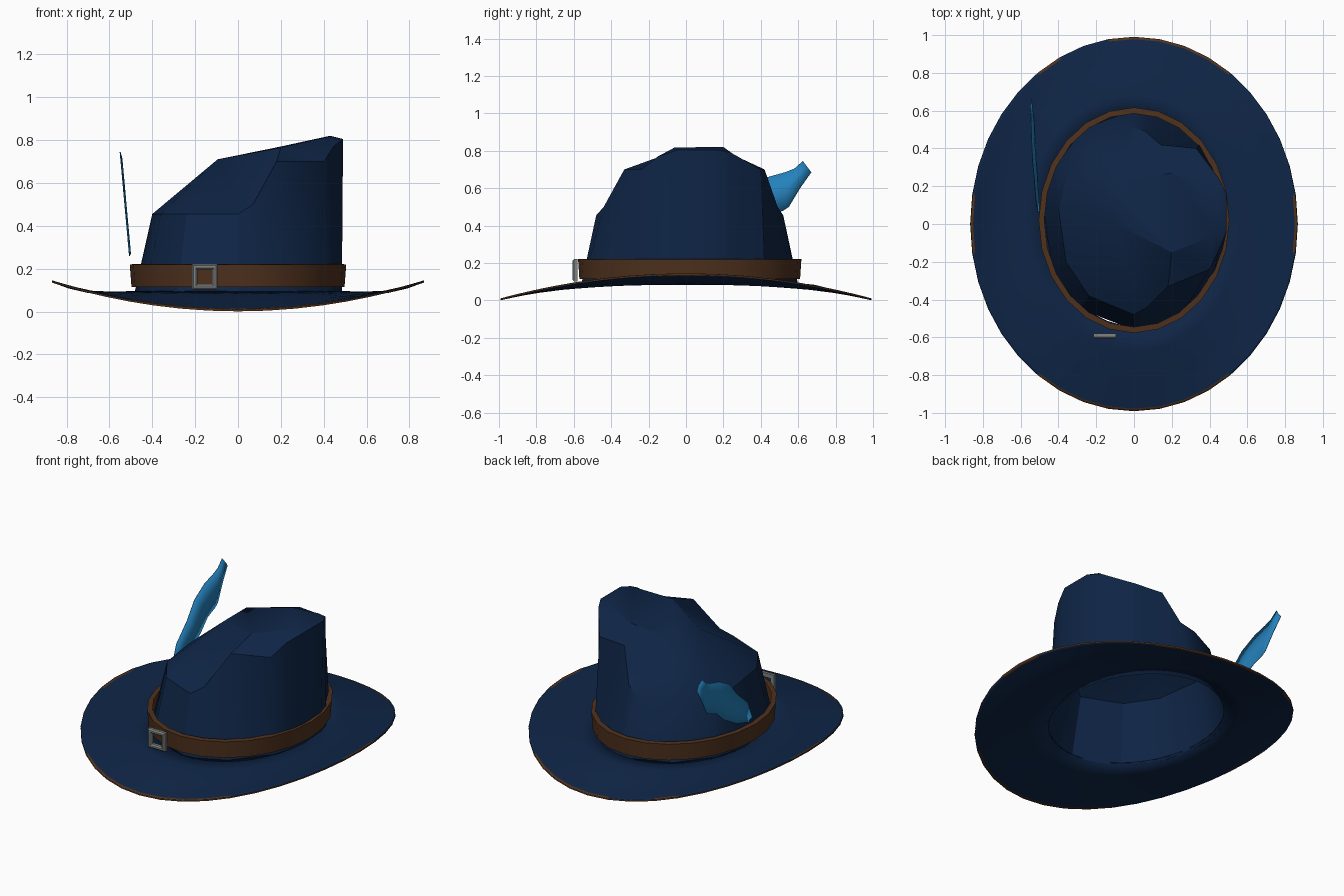
import bpy, bmesh, math

if "Cube" in bpy.data.objects:
    bpy.data.objects.remove(bpy.data.objects["Cube"])


def material(name, rgb):
    m = bpy.data.materials.new(name)
    m.diffuse_color = (*rgb, 1)
    m.use_nodes = True
    m.node_tree.nodes["Principled BSDF"].inputs["Base Color"].default_value = m.diffuse_color
    return m


BLUE = material("navy felt", (0.0046, 0.0185, 0.062))
BROWN = material("brown leather", (0.078, 0.031, 0.012))
GREY = material("buckle grey", (0.22, 0.23, 0.23))
SKY = material("feather blue", (0.018, 0.22, 0.5))


def build(name, verts, faces, mats, angle=30, thickness=0.0):
    mesh = bpy.data.meshes.new(name)
    mesh.from_pydata(verts, [], faces)
    bm = bmesh.new()
    bm.from_mesh(mesh)
    bmesh.ops.recalc_face_normals(bm, faces=bm.faces)
    bm.to_mesh(mesh)
    bm.free()
    ob = bpy.data.objects.new(name, mesh)
    bpy.context.collection.objects.link(ob)
    for m in mats:
        mesh.materials.append(m)
    if thickness:
        mod = ob.modifiers.new("thickness", 'SOLIDIFY')
        mod.thickness = thickness
        mod.offset = 0
    bpy.ops.object.select_all(action='DESELECT')
    ob.select_set(True)
    bpy.context.view_layer.objects.active = ob
    bpy.ops.object.shade_smooth_by_angle(angle=math.radians(angle))
    return ob


def bridge(n, rings, closed=False):
    """Quads joining consecutive closed rings of n points."""
    pairs = [(r, r + 1) for r in range(rings - 1)]
    if closed:
        pairs.append((rings - 1, 0))
    return [(a * n + i, a * n + (i + 1) % n, b * n + (i + 1) % n, b * n + i)
            for a, b in pairs for i in range(n)]


# Brim: sides curl up, front and back droop; rx, ry, side z, front z, centre y
N = 40
PROFILE = [(0.465, 0.56, 0.092, 0.09, 0.02), (0.57, 0.68, 0.088, 0.078, 0.01),
           (0.70, 0.82, 0.092, 0.045, 0), (0.79, 0.91, 0.113, 0.024, 0),
           (0.853, 0.977, 0.136, 0.009, 0), (0.866, 0.99, 0.14, 0.006, 0)]
verts = []
for rx, ry, zs, zf, cy in PROFILE:
    for i in range(N):
        a = math.tau * i / N
        verts.append((rx * math.cos(a), cy + ry * math.sin(a),
                      zf + (zs - zf) * math.cos(a) ** 2))
brim = build("brim", verts, bridge(N, len(PROFILE)), [BLUE, BROWN], 40, 0.01)
# Leather edging shows along the front, parts of the back and the side tips
for p in brim.data.polygons:
    if p.index >= (len(PROFILE) - 2) * N:
        deg = (p.index % N + 0.5) * 360 / N
        if (234 < deg < 306 or 54 < deg < 99 or 117 < deg < 126
                or deg < 9 or deg > 351 or 171 < deg < 189):
            p.material_index = 1

# Brim edge binding
verts = [(0.867 * math.cos(a), 0.991 * math.sin(a),
          0.006 + 0.134 * math.cos(a) ** 2 + dz)
         for dz in (-0.005, 0.004) for a in (math.tau * i / N for i in range(N))]
build("brim_binding", verts, bridge(N, 2), [BROWN])

# Crown: slanted rim, low on the left and tall on the right
RIM = [(-.40, .08, .455), (-.36, -.20, .455), (-.24, -.38, .455), (0, -.48, .455),
       (.07, -.44, .50), (.18, -.33, .70), (.40, -.24, .70), (.445, -.15, .77),
       (.49, -.04, .805), (.49, .16, .805), (.45, .24, .79), (.33, .40, .70),
       (.14, .42, .70), (.06, .49, .50), (-.02, .52, .455), (-.22, .42, .455),
       (-.36, .26, .455)]
TOP = [(-.095, 0, .71), (.20, -.15, .765), (.43, -.06, .818),
       (.43, .20, .82), (.20, .27, .77), (-.095, .22, .71)]
INNER = [0, 0, 0, 0, 0, 1, 1, 2, 2, 3, 3, 4, 4, 5, 5, 5, 5]
n = len(RIM)
base = []
for x, y, z in RIM:
    a = math.atan2((y - 0.02) / 0.58, x / 0.487)
    base.append((0.487 * math.cos(a), 0.02 + 0.58 * math.sin(a), 0.085))
faces = bridge(n, 2)
for i in range(n):
    j = (i + 1) % n
    f = [n + i, n + j, 2 * n + INNER[j]]
    if INNER[i] != INNER[j]:
        f.append(2 * n + INNER[i])
    faces.append(f)
faces += [[2 * n + k for k in q] for q in ((5, 0, 1, 4), (4, 1, 2, 3))]
build("crown", base + RIM + TOP, faces, [BLUE], 32)

# Hat band
M = 24
verts = []
for rx, ry, z in ((0.485, 0.58, 0.115), (0.497, 0.59, 0.115),
                  (0.505, 0.597, 0.22), (0.475, 0.565, 0.222)):
    for i in range(M):
        a = math.tau * i / M
        verts.append((rx * math.cos(a), 0.02 + ry * math.sin(a), z))
build("hat_band", verts, bridge(M, 4), [BROWN])

# Buckle: square frame with chamfered front
verts = []
for half, y in ((0.060, -0.580), (0.060, -0.598), (0.052, -0.606),
                (0.042, -0.606), (0.034, -0.598), (0.034, -0.580)):
    verts += [(-0.155 + sx * half, y, 0.162 + sz * half)
              for sx, sz in ((-1, -1), (1, -1), (1, 1), (-1, 1))]
build("buckle", verts, bridge(4, 6, closed=True), [GREY], 20)

# Feather: thin wavy vane, (y, z) along its lower and upper edges
LOWER = [(.09, .26), (.22, .30), (.36, .38), (.44, .45), (.52, .48), (.55, .50),
         (.61, .60), (.67, .685)]
UPPER = [(.06, .28), (.12, .40), (.24, .50), (.33, .60), (.44, .66), (.53, .685),
         (.58, .705), (.625, .745)]
verts = []
for lo, up in zip(LOWER, UPPER):
    mid = ((lo[0] + up[0]) / 2, (lo[1] + up[1]) / 2)
    for k, (y, z) in enumerate((lo, mid, up)):
        verts.append((-0.483 - 0.09 * z + (0.006 if k == 1 else 0), y, z))
faces = [(3 * r + k, 3 * r + k + 1, 3 * r + k + 4, 3 * r + k + 3)
         for r in range(len(LOWER) - 1) for k in range(2)]
build("feather", verts, faces, [SKY], 10, 0.004)
